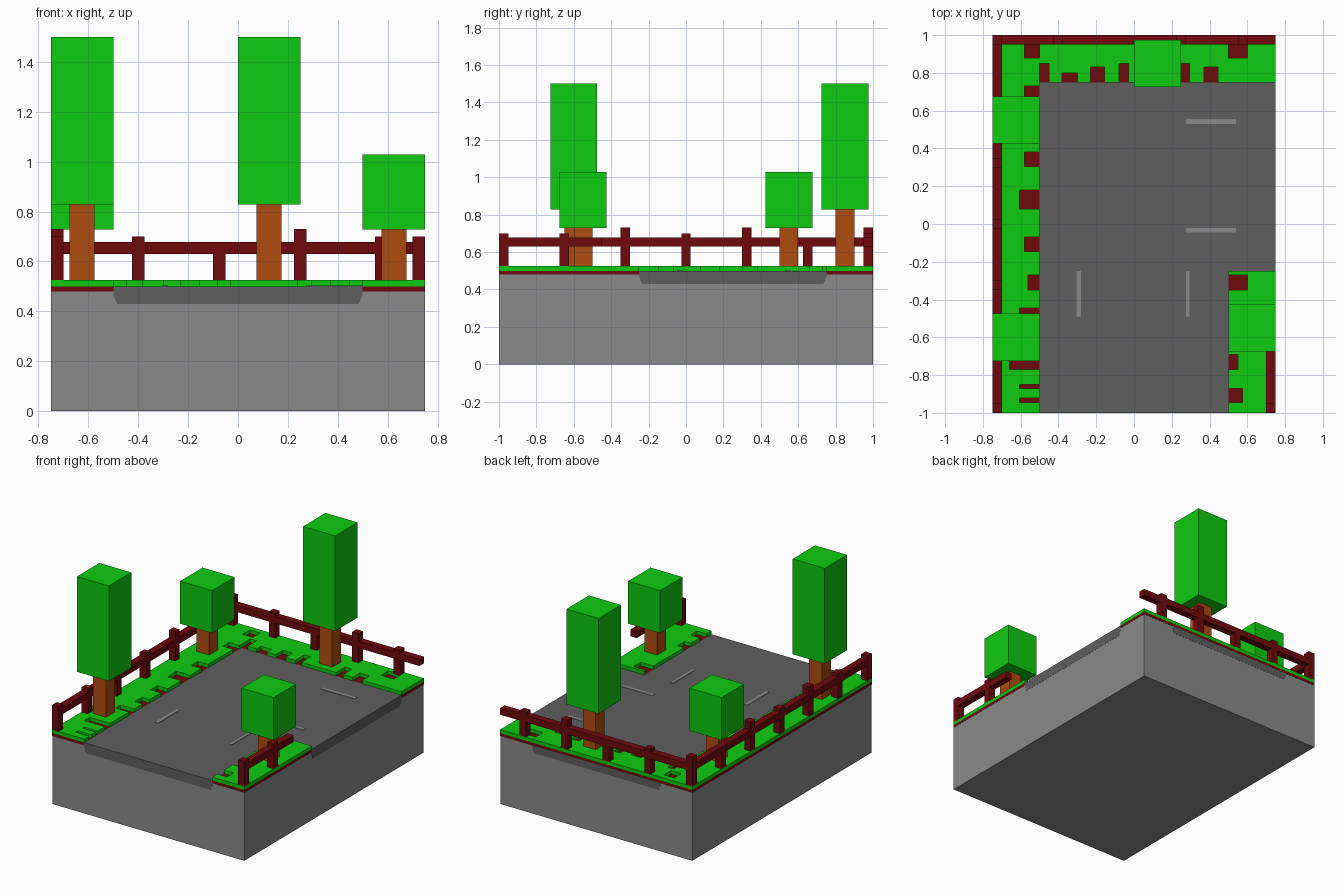
import bpy, bmesh

if "Cube" in bpy.data.objects:
    bpy.data.objects.remove(bpy.data.objects["Cube"])


def material(name, color):
    m = bpy.data.materials.new(name)
    m.diffuse_color = (*color, 1)
    m.use_nodes = True
    m.node_tree.nodes["Principled BSDF"].inputs["Base Color"].default_value = m.diffuse_color
    return m


STONE = material("stone grey", (0.254, 0.254, 0.254))
ASPHALT = material("asphalt grey", (0.114, 0.114, 0.114))
EARTH = material("dark red brown", (0.162, 0.003, 0.004))
GRASS = material("leaf green", (0.004, 0.6, 0.005))
BARK = material("bark orange brown", (0.43, 0.07, 0.005))


def finish(name, bm, mat):
    bmesh.ops.recalc_face_normals(bm, faces=bm.faces)
    me = bpy.data.meshes.new(name)
    bm.to_mesh(me)
    bm.free()
    me.materials.append(mat)
    ob = bpy.data.objects.new(name, me)
    bpy.context.collection.objects.link(ob)
    return ob


def add_box(bm, x0, x1, y0, y1, z0, z1):
    vs = bmesh.ops.create_cube(bm, size=1)["verts"]
    for v in vs:
        v.co.x = x1 if v.co.x > 0 else x0
        v.co.y = y1 if v.co.y > 0 else y0
        v.co.z = z1 if v.co.z > 0 else z0


def boxes(name, mat, items):
    bm = bmesh.new()
    for b in items:
        add_box(bm, *b)
    return finish(name, bm, mat)


def road(name, mid, top, start, end, along_y):
    """Road bed: chamfered section, one unit wide, swept from start to end."""
    section = [(-0.5, top), (-0.5, 0.465), (-0.485, 0.43),
               (0.485, 0.43), (0.5, 0.465), (0.5, top)]
    bm = bmesh.new()
    rings = []
    for t in (start, end):
        rings.append([bm.verts.new((mid + w, t, z) if along_y else (t, mid + w, z))
                      for w, z in section])
    a, b = rings
    bm.faces.new(a)
    bm.faces.new(b)
    for i in range(6):
        j = (i + 1) % 6
        bm.faces.new((a[i], a[j], b[j], b[i]))
    return finish(name, bm, ASPHALT)


# Stone base, a hair smaller so the road ends lie on its sides
boxes("stone_base", STONE, [(-0.749, 0.749, -0.999, 0.999, 0, 0.48)])

# Road bed: main road, its part under the back lawn, side road
road("main_road", 0, 0.5, -1, 0.75, True)
road("buried_road", 0, 0.481, 0.75, 1, True)
road("side_road", 0.25, 0.5, 0.5, 0.75, False)

# Lane dashes
boxes("lane_dashes", STONE, [
    (0.275, 0.54, 0.53, 0.555, 0.499, 0.503),
    (0.275, 0.54, -0.045, -0.02, 0.499, 0.503),
    (-0.305, -0.28, -0.49, -0.25, 0.499, 0.503),
    (0.275, 0.295, -0.49, -0.25, 0.499, 0.503)])

# Earth strips under the lawn
STRIPS = [(-0.75, -0.5, -1, 1), (-0.5, 0.75, 0.75, 1), (0.5, 0.75, -1, -0.25)]
boxes("earth_strips", EARTH, [(*s, 0.48, 0.5) for s in STRIPS])

# Notches in the lawn: (x0, x1, y0, y1)
NOTCHES = [(-0.58, -0.5, 0.88, 0.96), (-0.58, -0.5, 0.66, 0.73),
           (-0.58, -0.5, 0.305, 0.38), (-0.605, -0.5, 0.08, 0.18),
           (-0.58, -0.5, -0.145, -0.07), (-0.56, -0.5, -0.35, -0.27),
           (-0.605, -0.5, -0.5, -0.445), (-0.66, -0.5, -0.77, -0.71),
           (-0.605, -0.5, -0.87, -0.85), (-0.605, -0.5, -0.945, -0.92),
           (-0.5, -0.45, 0.75, 0.85), (-0.38, -0.3, 0.75, 0.8),
           (-0.23, -0.155, 0.75, 0.83), (-0.08, -0.03, 0.75, 0.85),
           (0.24, 0.295, 0.75, 0.85), (0.37, 0.445, 0.75, 0.83),
           (0.5, 0.6, 0.88, 0.96), (0.5, 0.6, -0.35, -0.27),
           (0.5, 0.55, -0.77, -0.69), (0.5, 0.575, -0.945, -0.87)]


def inside(x, y, rects):
    return any(a < x < b and c < y < d for a, b, c, d in rects)


# Lawn: grid cells inside the strips but outside the notches, thickened upward
xs = sorted({v for r in STRIPS + NOTCHES for v in r[:2]})
ys = sorted({v for r in STRIPS + NOTCHES for v in r[2:]})
bm = bmesh.new()
grid = {}


def corner(x, y):
    if (x, y) not in grid:
        grid[x, y] = bm.verts.new((x, y, 0.5))
    return grid[x, y]


for x0, x1 in zip(xs, xs[1:]):
    for y0, y1 in zip(ys, ys[1:]):
        mx, my = (x0 + x1) / 2, (y0 + y1) / 2
        if inside(mx, my, STRIPS) and not inside(mx, my, NOTCHES):
            bm.faces.new([corner(x0, y0), corner(x1, y0), corner(x1, y1), corner(x0, y1)])
for f in bm.faces:
    f.normal_update()
me = bpy.data.meshes.new("lawn")
bm.to_mesh(me)
bm.free()
me.materials.append(GRASS)
lawn = bpy.data.objects.new("lawn", me)
bpy.context.collection.objects.link(lawn)
sol = lawn.modifiers.new("thickness", "SOLIDIFY")
sol.thickness, sol.offset = 0.025, 1


# Fences: one rail plus posts of varied height
RAIL = (0.63, 0.677)


def side_fence(name, x0, y_end, posts):
    items = [(x0, x0 + 0.05, -1, y_end, *RAIL)]
    items += [(x0, x0 + 0.05, y - 0.025, y + 0.025, 0.52, h) for y, h in posts]
    boxes(name, EARTH, items)


side_fence("left_fence", -0.75, 1, [(-0.975, 0.7), (-0.65, 0.7), (-0.325, 0.73), (0, 0.7),
                                    (0.325, 0.73), (0.65, 0.677), (0.975, 0.73)])
side_fence("right_fence", 0.7, -0.45, [(-0.975, 0.7), (-0.65, 0.7)])
boxes("back_fence", EARTH, [(-0.7, 0.75, 0.95, 1, *RAIL)] + [
    (x - 0.025, x + 0.025, 0.95, 1, 0.52, h)
    for x, h in [(-0.4, 0.7), (-0.075, 0.677), (0.25, 0.73), (0.575, 0.7)]])


# Trees: square trunk and block crown
def tree(name, x, y, z0, z1):
    boxes(name + "_trunk", BARK, [(x - 0.05, x + 0.05, y - 0.05, y + 0.05, 0.52, z0)])
    boxes(name + "_crown", GRASS,
          [(x - 0.125, x + 0.125, y - 0.125, y + 0.125, z0, z1)])


tree("tall_tree_front", -0.625, -0.6, 0.828, 1.5)
tree("tall_tree_back", 0.125, 0.85, 0.828, 1.5)
tree("small_tree_left", -0.625, 0.55, 0.728, 1.028)
tree("small_tree_right", 0.625, -0.55, 0.728, 1.028)
